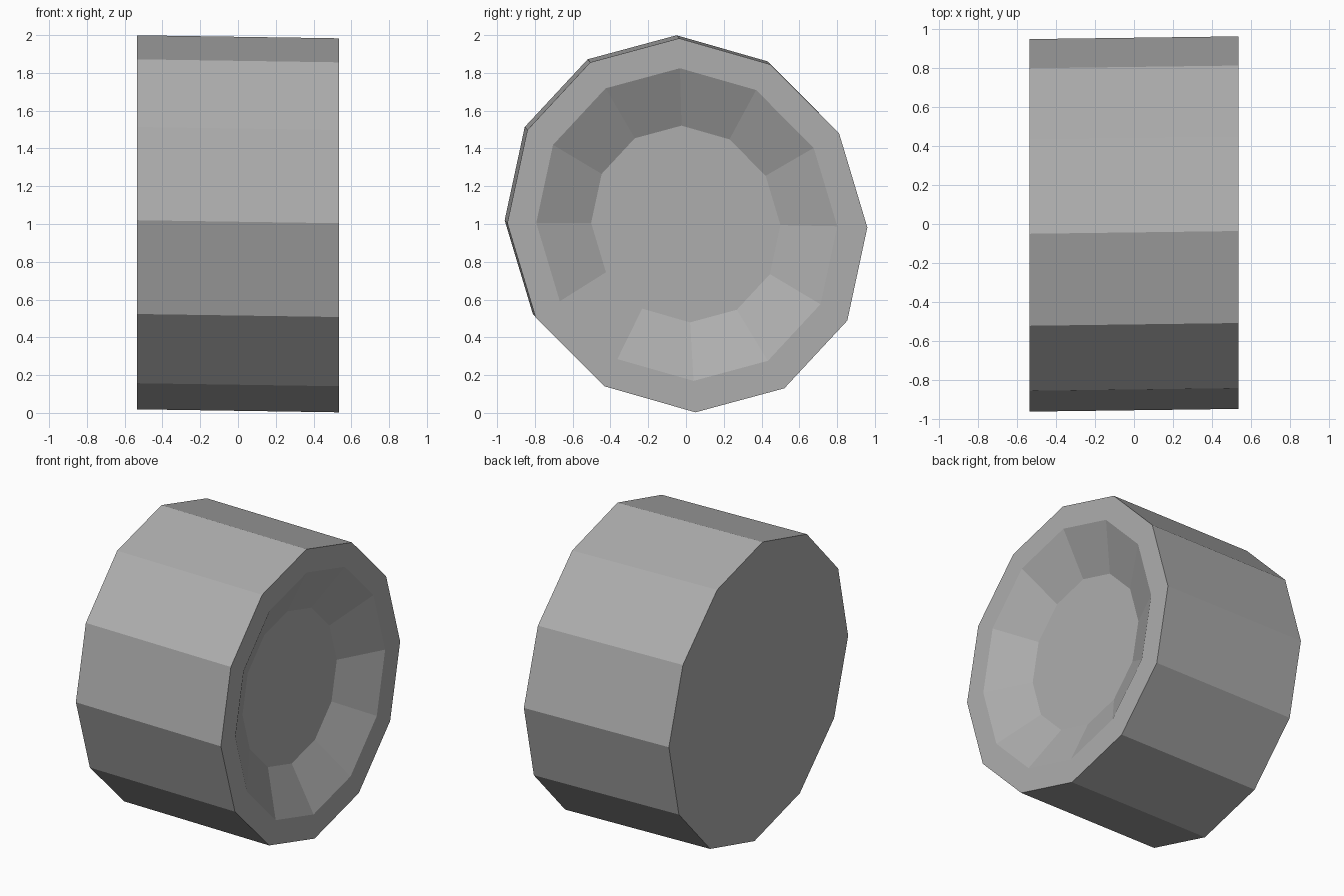
import bpy
import bmesh
import math

SIDES = 12

cube = bpy.data.objects.get("Cube")
if cube:
    bpy.data.objects.remove(cube, do_unlink=True)

# One plain grey for the whole part
grey = bpy.data.materials.new("mid_grey")
grey.use_nodes = True
colour = (0.42, 0.42, 0.42, 1)
grey.diffuse_color = colour
grey.node_tree.nodes["Principled BSDF"].inputs["Base Color"].default_value = colour

bm = bmesh.new()


def ring(x, y, z, scale):
    """A slightly skewed twelve-sided ring across the x axis."""
    verts = []
    for i in range(SIDES):
        a = math.tau * i / SIDES
        c, s = math.cos(a) * scale, math.sin(a) * scale
        verts.append(bm.verts.new((x, y + 0.953 * c - 0.043 * s, z - 0.011 * c + 0.99 * s)))
    return verts


def bridge(r1, r2):
    for i in range(SIDES):
        j = (i + 1) % SIDES
        bm.faces.new((r1[i], r1[j], r2[j], r2[i]))


# Closed back, outer wall, flat lip, sloping recess and recess floor
rings = [
    ring(-0.535, -0.007, 1.009, 1.0),
    ring(0.535, 0.007, 0.993, 1.0),
    ring(0.535, 0.004, 0.997, 0.836),
    ring(0.385, -0.001, 1.0, 0.526),
]
for first, second in zip(rings, rings[1:]):
    bridge(first, second)
bm.faces.new(rings[0])
bm.faces.new(rings[-1])
bmesh.ops.recalc_face_normals(bm, faces=bm.faces[:])

mesh = bpy.data.meshes.new("recessed_drum")
bm.to_mesh(mesh)
bm.free()
mesh.materials.append(grey)
drum = bpy.data.objects.new("recessed_drum", mesh)
bpy.context.collection.objects.link(drum)
